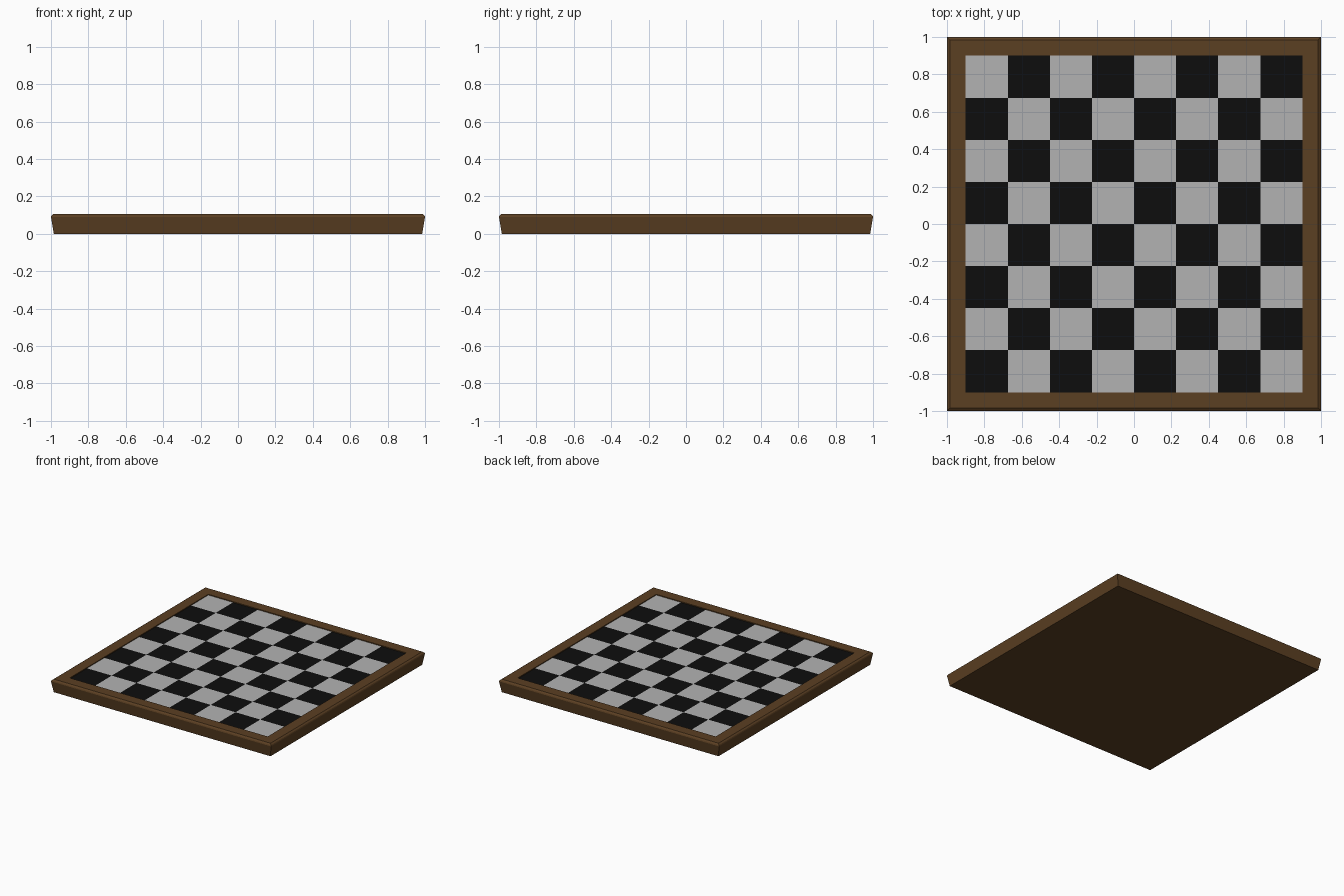
import bpy, bmesh

if "Cube" in bpy.data.objects:
    bpy.data.objects.remove(bpy.data.objects["Cube"])


def material(name, rgb):
    m = bpy.data.materials.new(name)
    m.diffuse_color = (*rgb, 1)
    m.use_nodes = True
    m.node_tree.nodes["Principled BSDF"].inputs["Base Color"].default_value = m.diffuse_color
    return m


def add_object(name, bm, mats):
    bmesh.ops.recalc_face_normals(bm, faces=bm.faces)
    me = bpy.data.meshes.new(name)
    bm.to_mesh(me)
    bm.free()
    for m in mats:
        me.materials.append(m)
    ob = bpy.data.objects.new(name, me)
    bpy.context.collection.objects.link(ob)
    return ob


wood = material("wood", (0.105, 0.05, 0.016))
light = material("light_square", (0.45, 0.45, 0.45))
dark = material("dark_square", (0.004, 0.004, 0.004))

INNER, SURFACE = 0.90, 0.10

# Wooden tray: square rings of (half width, height), closed underneath
profile = [(0.985, 0), (1.0, 0.09), (0.997, 0.098), (0.985, 0.107),
           (INNER, 0.107), (INNER, SURFACE)]
bm = bmesh.new()
rings = [[bm.verts.new((sx * w, sy * w, z))
          for sx, sy in ((-1, -1), (1, -1), (1, 1), (-1, 1))]
         for w, z in profile]
for a, b in zip(rings, rings[1:]):
    for i in range(4):
        j = (i + 1) % 4
        bm.faces.new((a[i], a[j], b[j], b[i]))
bm.faces.new(rings[0][::-1])
# orientation stays outward because the rim is open only at the playing surface
add_object("wooden_frame", bm, [wood])

# Playing surface: 8 x 8 grid with alternating materials
bm = bmesh.new()
bmesh.ops.create_grid(bm, x_segments=8, y_segments=8, size=INNER)
for f in bm.faces:
    c = f.calc_center_median()
    step = 2 * INNER / 8
    col, row = int((c.x + INNER) / step), int((c.y + INNER) / step)
    f.material_index = (col + row + 1) % 2
for v in bm.verts:
    v.co.z = SURFACE
for f in bm.faces:
    if f.normal.z < 0:
        f.normal_flip()
add_object("playing_squares", bm, [light, dark])
